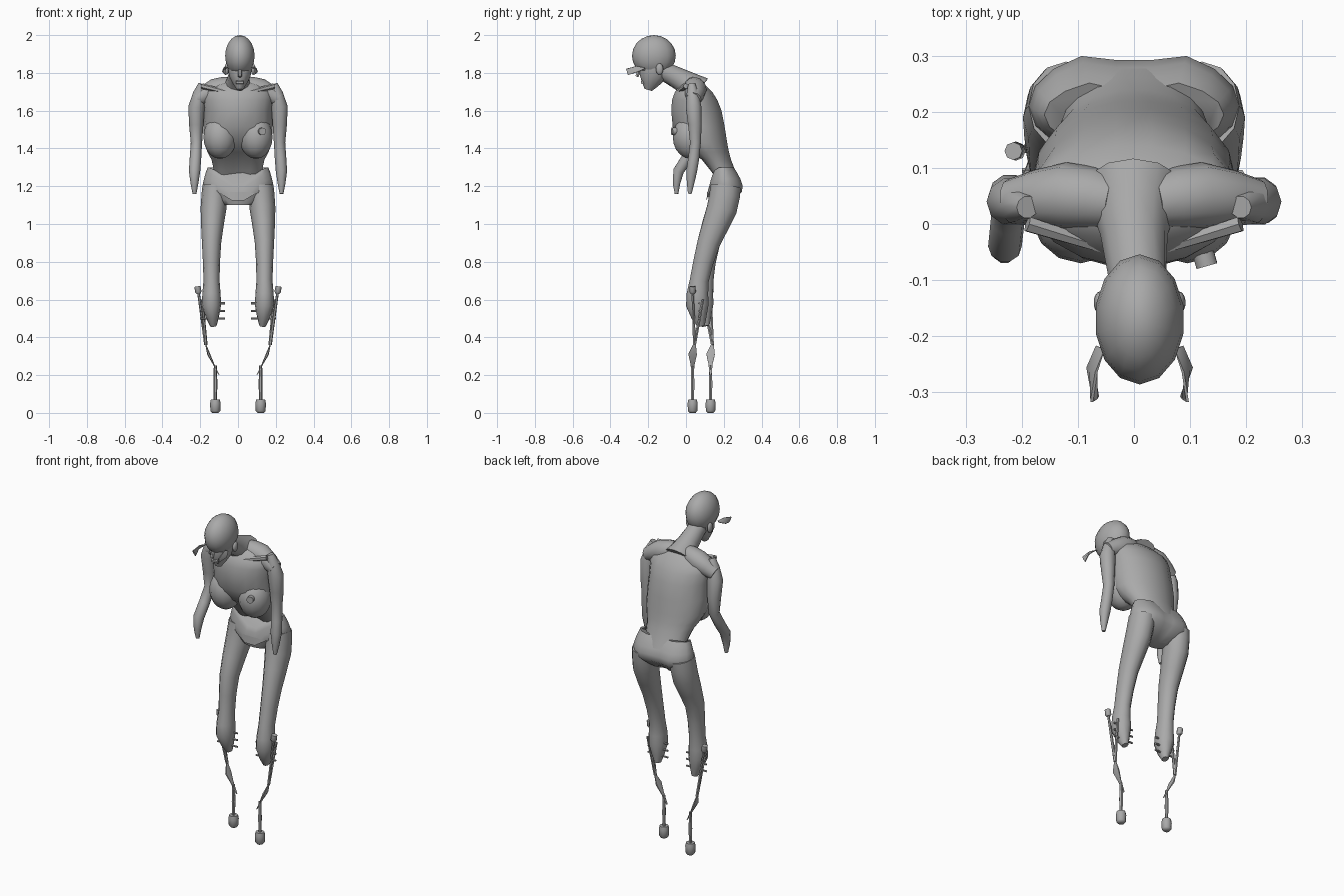
import bpy, bmesh, math
from mathutils import Vector

default_cube = bpy.data.objects.get("Cube")
if default_cube:
    bpy.data.objects.remove(default_cube, do_unlink=True)

grey = bpy.data.materials.new("plain_grey")
grey.use_nodes = True
grey.diffuse_color = (0.4, 0.4, 0.4, 1)
shader = grey.node_tree.nodes["Principled BSDF"]
shader.inputs["Base Color"].default_value = grey.diffuse_color


def finish(name, bm):
    """Turn a bmesh into a shaded grey object."""
    bmesh.ops.recalc_face_normals(bm, faces=bm.faces)
    mesh = bpy.data.meshes.new(name)
    bm.to_mesh(mesh)
    bm.free()
    mesh.materials.append(grey)
    part = bpy.data.objects.new(name, mesh)
    bpy.context.collection.objects.link(part)
    bpy.ops.object.select_all(action='DESELECT')
    part.select_set(True)
    bpy.context.view_layer.objects.active = part
    bpy.ops.object.shade_smooth_by_angle(angle=math.radians(50))


def skin(name, rings):
    """Bridge rings of points and close both ends."""
    bm = bmesh.new()
    loops = [[bm.verts.new(point) for point in ring] for ring in rings]
    for lower, upper in zip(loops, loops[1:]):
        for i in range(len(lower)):
            bm.faces.new((lower[i - 1], lower[i], upper[i], upper[i - 1]))
    bm.faces.new(loops[0])
    bm.faces.new(loops[-1])
    finish(name, bm)


def refine(rows):
    """Insert a smoothly curved row halfway between each pair of rows."""
    rows = [Vector(row) for row in rows]
    result = []
    for i in range(len(rows) - 1):
        before, after = rows[max(i - 1, 0)], rows[min(i + 2, len(rows) - 1)]
        middle = (rows[i] + rows[i + 1]) * 9 / 16 - (before + after) / 16
        result += [rows[i], middle]
    return result + [rows[-1]]


def circle(sides):
    angles = [math.tau * i / sides for i in range(sides)]
    return [(math.cos(angle), math.sin(angle)) for angle in angles]


def loft(name, sections, shape):
    """Sections are (z, front y, back y, half width)."""
    rings = []
    for z, front, back, half in refine(sections):
        middle, depth = (front + back) / 2, (back - front) / 2
        rings.append([shape(Vector((half * c, middle + depth * s, z)), c, s)
                      for c, s in circle(18)])
    skin(name, rings)


def tube(name, path, sides=6, flat=1, smooth=False):
    """Path rows are (x, y, z, radius); flat squeezes the width."""
    path = refine(path) if smooth else [Vector(row) for row in path]
    rings = []
    for i, row in enumerate(path):
        before, after = path[max(i - 1, 0)], path[min(i + 1, len(path) - 1)]
        along = (after - before).xyz
        across = along.cross(Vector((0, 1, 0.01))).normalized()
        up = across.cross(along).normalized()
        rings.append([row.xyz + row.w * (across * c * flat + up * s)
                      for c, s in circle(sides)])
    skin(name, rings)


def blob(name, centre, radii):
    bm = bmesh.new()
    bmesh.ops.create_uvsphere(bm, u_segments=14, v_segments=10, radius=1)
    bmesh.ops.scale(bm, vec=radii, verts=bm.verts)
    bmesh.ops.translate(bm, vec=centre, verts=bm.verts)
    finish(name, bm)


def torso_shape(point, c, s):
    """Hollow the belly along the middle, under the chest."""
    hollow = min(max(1.5 - point.z, 0) * 10, 1)
    point.y += 0.05 * hollow * max(-s, 0) * (1 - abs(c))
    return point


def pelvis_shape(point, c, s):
    """Cleft at the back, and hip crests that dip to the front."""
    if s > 0:
        point.y -= 0.04 * max(0, 1 - abs(c) * 3)
    elif point.z > 1.2:
        point.z += 0.1 * s * (1 - abs(c))
    return point


# Head and face
blob("skull", (.01, -.17, 1.89), (.08, .116, .11))
tube("jaw", [(.01, -.16, 1.85, .08), (.01, -.18, 1.78, .07),
             (.01, -.2, 1.71, .02)], sides=12, flat=.8, smooth=True)
tube("nose", [(.01, -.24, 1.83, .01), (.01, -.26, 1.78, .01)])
tube("lips", [(-.01, -.23, 1.75, .01), (.03, -.23, 1.75, .01)])
tube("neck", [(.01, -.14, 1.82, .05), (0, -.02, 1.76, .06),
              (0, .06, 1.7, .09)], sides=12, smooth=True)

# Trunk
loft("torso", [(1.24, .13, .28, .12), (1.34, .05, .24, .14),
               (1.43, -.05, .22, .18), (1.6, -.08, .19, .18),
               (1.7, -.06, .14, .18), (1.76, 0, .07, .08)], torso_shape)
loft("pelvis", [(1.1, .13, .22, .08), (1.17, .11, .31, .18),
                (1.24, .11, .3, .18), (1.3, .13, .26, .16)], pelvis_shape)
tube("chest_stud", [(.12, -.04, 1.49, .02), (.13, -.075, 1.49, .02)], sides=10)

for side, sign in (("left", 1), ("right", -1)):
    is_right = sign < 0

    def limb(name, path, sides=6, flat=1, smooth=False):
        """Tube on this side of the body."""
        mirrored = [(sign * x, y, z, radius) for x, y, z, radius in path]
        tube(f"{side}_{name}", mirrored, sides, flat, smooth)

    # Chest, collarbone and shoulder
    blob(side + "_chest", (sign * .095, .025, 1.46), (.09, .095, .115))
    limb("collarbone", [(.03, -.05, 1.69, .01), (.19, 0, 1.73, .015)])
    limb("shoulder", [(.04, .04, 1.73, .05), (.12, .05, 1.71, .06),
                      (.22, .04, 1.66, .04)], sides=12, smooth=True)

    # Arm; the right hand reaches forward
    reach = .07 if is_right else 0
    limb("arm", [(.19, .03, 1.74, .02), (.22, .04, 1.62, .043),
                 (.22, .05, 1.43, .03), (.23, .03 - reach, 1.28, .03),
                 (.23, .02 - reach, 1.16, .01)], sides=10, smooth=True)

    # Leg with a drooping foot; the right one trails slightly
    trail = .025 if is_right else 0
    limb("leg", [(.12, .21, 1.2, .08), (.13, .19, 1.08, .08),
                 (.14, .12, .9, .06), (.14, .07 + trail, .7, .05),
                 (.14, .06 + trail, .57, .06),
                 (.13, .08 + trail, .46, .02)], sides=12, flat=.85, smooth=True)

    # Row of pegs through the foot
    for i in range(3):
        y, z = .07 + trail, .5 + .04 * i
        limb(f"foot_peg_{i + 1}", [(.07, y, z, .006), (.2, y, z, .006)])

    # Stilt: grip, rod, brace, bent blade, lower rod and foot cap
    y = .13 if is_right else .035
    bend = Vector((.17, y + .01, .36, .009))
    limb("stilt_grip", [(.21, y, .63, .01), (.21, y, .64, .017),
                        (.215, y, .67, .016)], sides=8)
    limb("stilt_rod", [(.21, y, .64, .007), bend])
    limb("stilt_brace", [(.19, .09, .6, .007), bend])
    limb("stilt_blade", [bend, (.155, y, .31, .026), (.13, y, .26, .013),
                         (.1, y, .2, .006)], flat=.3)
    limb("stilt_shin", [(.12, y, .25, .008), (.12, y, .15, .011),
                        (.12, y, .06, .008)])
    limb("stilt_cap", [(.12, y, .07, .024), (.12, y, .05, .028),
                       (.12, y, .01, .026), (.12, y, 0, .017)], sides=10)

    # Ear and forward-pointing eyewear prong
    ear_x = .01 + sign * .07
    blob(side + "_ear", (ear_x, -.14, 1.82), (.012, .02, .03))
    tube(side + "_eyewear_prong", [(ear_x, -.22, 1.825, .01),
                                   (ear_x + sign * .015, -.26, 1.82, .02),
                                   (ear_x + sign * .01, -.312, 1.805, .02)], flat=.25)
